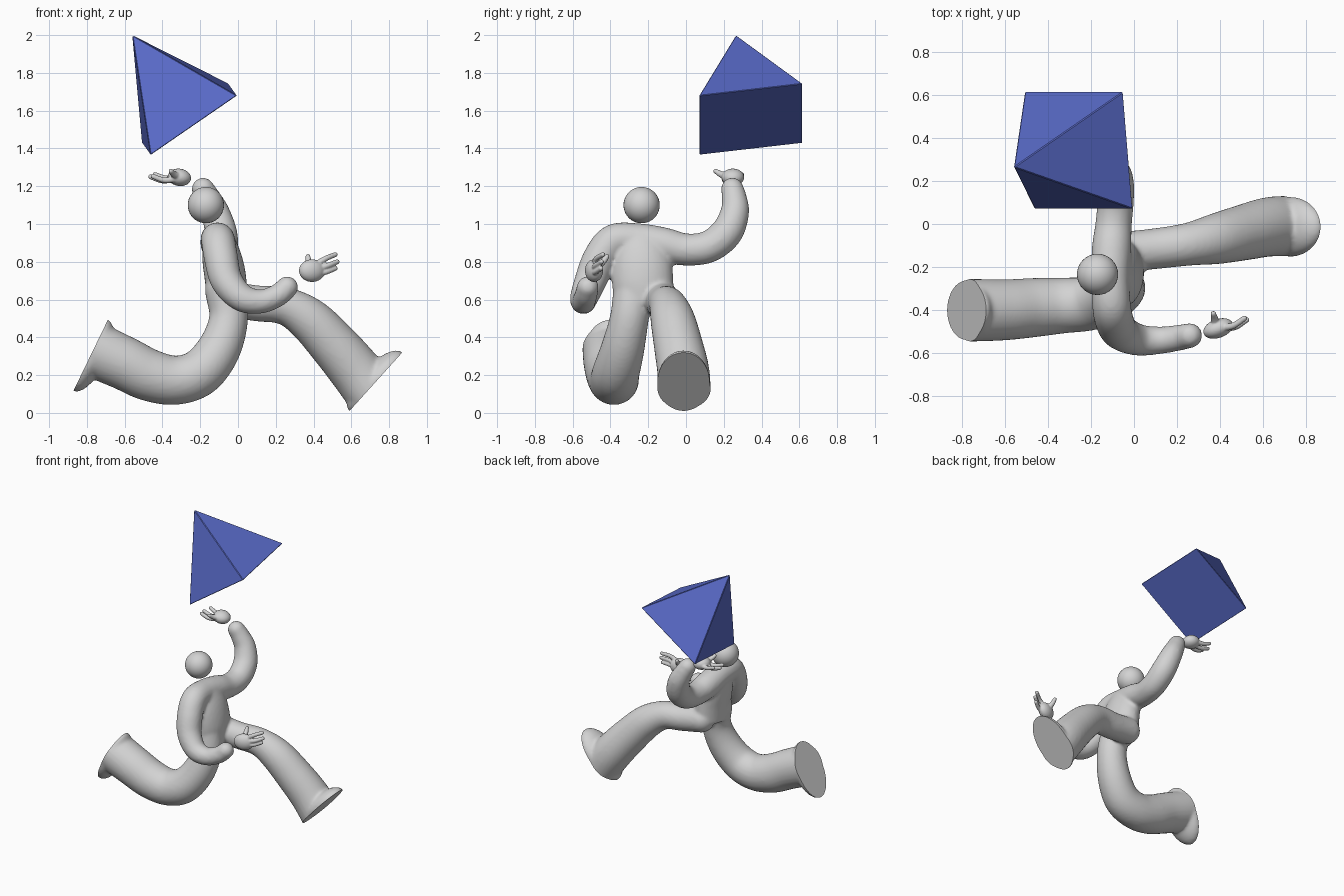
import bpy, bmesh, math
from mathutils import Vector, Matrix

if "Cube" in bpy.data.objects:
    bpy.data.objects.remove(bpy.data.objects["Cube"])


def material(name, rgb):
    m = bpy.data.materials.new(name)
    m.diffuse_color = (*rgb, 1)
    m.use_nodes = True
    m.node_tree.nodes["Principled BSDF"].inputs["Base Color"].default_value = m.diffuse_color
    return m


GREY = material("light grey", (0.65, 0.65, 0.65))
BLUE = material("blue", (0.10, 0.145, 0.58))


def make_object(name, bm, mat, smooth=True):
    bmesh.ops.recalc_face_normals(bm, faces=bm.faces[:])
    me = bpy.data.meshes.new(name)
    bm.to_mesh(me)
    bm.free()
    me.materials.append(mat)
    ob = bpy.data.objects.new(name, me)
    bpy.context.collection.objects.link(ob)
    if smooth:
        bpy.ops.object.select_all(action='DESELECT')
        ob.select_set(True)
        bpy.context.view_layer.objects.active = ob
        bpy.ops.object.shade_smooth_by_angle(angle=math.radians(45))
    return ob


def ball(bm, center, size, rot=Matrix()):
    m = Matrix.Translation(center) @ rot.to_4x4() @ Matrix.Diagonal((*size, 1))
    bmesh.ops.create_uvsphere(bm, u_segments=32, v_segments=20, radius=1, matrix=m)


def spline(pts, steps=8):
    """Catmull-Rom through (x, y, z, radius) points."""
    p = [Vector(q) for q in pts]
    p = [2 * p[0] - p[1]] + p + [2 * p[-1] - p[-2]]
    out = []
    for a, b, c, d in zip(p, p[1:], p[2:], p[3:]):
        for i in range(steps):
            t = i / steps
            out.append(0.5 * (2 * b + (c - a) * t + (2 * a - 5 * b + 4 * c - d) * t * t
                              + (3 * b - a - 3 * c + d) * t ** 3))
    return out + [p[-2]]


def tube(bm, pts, stretch=1.0, round_ends=True, n=28):
    """Swept tube with varying radius; stretch widens it sideways."""
    path = spline(pts)
    rings, side = [], None
    for i, q in enumerate(path):
        t = (path[min(i + 1, len(path) - 1)] - path[max(i - 1, 0)]).to_3d().normalized()
        if side is None:
            side = Vector((1, 0, 0)) if abs(t.y) > 0.8 else Vector((0, 1, 0))
        side = (side - t * side.dot(t)).normalized()
        up = t.cross(side)
        rings.append([bm.verts.new(q.to_3d() + q.w * (
            side * stretch * math.cos(math.tau * k / n) + up * math.sin(math.tau * k / n)))
            for k in range(n)])
    for a, b in zip(rings, rings[1:]):
        for k in range(n):
            bm.faces.new((a[k], a[(k + 1) % n], b[(k + 1) % n], b[k]))
    bm.faces.new(rings[0][::-1])
    bm.faces.new(rings[-1])
    if round_ends:
        for q in (path[0], path[-1]):
            ball(bm, q.to_3d(), (q.w,) * 3)


def fuse(bm, voxel, smooth):
    """Merge overlapping volumes into one soft skin, returned as a bmesh."""
    ob = make_object("fuse_helper", bm, GREY, False)
    r = ob.modifiers.new("remesh", 'REMESH')
    r.mode, r.voxel_size = 'VOXEL', voxel
    s = ob.modifiers.new("smooth", 'SMOOTH')
    s.factor, s.iterations = 0.5, smooth
    dg = bpy.context.evaluated_depsgraph_get()
    out = bmesh.new()
    out.from_mesh(ob.evaluated_get(dg).to_mesh())
    bpy.data.objects.remove(ob)
    return out


# Body: torso, both arms through the shoulders, two running legs
bm = bmesh.new()
tube(bm, [(-0.06, -0.22, 0.58, 0.105), (-0.065, -0.23, 0.70, 0.11),
          (-0.085, -0.235, 0.82, 0.105), (-0.11, -0.25, 0.94, 0.08)], stretch=1.48, round_ends=False)
tube(bm, [(0.26, -0.52, 0.665, 0.058), (0.21, -0.53, 0.622, 0.06), (0.12, -0.542, 0.59, 0.064),
          (0.02, -0.54, 0.61, 0.074), (-0.06, -0.505, 0.70, 0.085), (-0.09, -0.455, 0.82, 0.09),
          (-0.105, -0.38, 0.91, 0.09), (-0.11, -0.25, 0.915, 0.088), (-0.105, -0.12, 0.89, 0.092),
          (-0.095, 0.0, 0.865, 0.085), (-0.085, 0.12, 0.88, 0.085), (-0.09, 0.215, 0.955, 0.085),
          (-0.12, 0.258, 1.06, 0.076), (-0.16, 0.255, 1.14, 0.066), (-0.185, 0.245, 1.185, 0.06)])
tube(bm, [(-0.04, -0.13, 0.60, 0.095), (0.10, -0.115, 0.58, 0.095), (0.25, -0.095, 0.565, 0.1),
          (0.38, -0.07, 0.49, 0.118), (0.51, -0.04, 0.355, 0.13), (0.62, -0.015, 0.225, 0.138),
          (0.70, -0.01, 0.12, 0.141), (0.80, -0.01, -0.01, 0.141)])
tube(bm, [(-0.07, -0.28, 0.65, 0.105), (-0.05, -0.30, 0.50, 0.103), (-0.10, -0.335, 0.34, 0.115),
          (-0.20, -0.37, 0.215, 0.125), (-0.33, -0.38, 0.173, 0.13), (-0.47, -0.39, 0.20, 0.138),
          (-0.60, -0.40, 0.262, 0.142), (-0.74, -0.402, 0.325, 0.146), (-0.87, -0.402, 0.385, 0.146)])

# Feet: flared ends, cut flat at the soles (centre, toe direction, outward normal)
soles = [(Vector((0.73, -0.013, 0.165)), Vector((0.67, 0, 0.742)), Vector((0.742, 0, -0.67))),
         (Vector((-0.78, -0.402, 0.305)), Vector((-0.437, 0, -0.9)), Vector((-0.9, 0, 0.437)))]
for c, toe, nor in soles:
    rot = Matrix((toe, nor.cross(toe), nor)).transposed()
    ball(bm, c, (0.211, 0.14, 0.085), rot)
bm = fuse(bm, 0.0115, 6)
for c, toe, nor in soles:
    cut = bmesh.ops.bisect_plane(bm, geom=bm.verts[:] + bm.edges[:] + bm.faces[:], dist=1e-5,
                                 plane_co=c, plane_no=nor, clear_outer=True)
    rim = [e for e in cut["geom_cut"] if isinstance(e, bmesh.types.BMEdge)]
    bmesh.ops.contextual_create(bm, geom=rim)
make_object("body", bm, GREY)

# Head
bm = bmesh.new()
ball(bm, (-0.17, -0.235, 1.10), (0.096,) * 3)
make_object("head", bm, GREY)


def hand(name, palm, size, rot, fingers):
    bm = bmesh.new()
    ball(bm, palm, size, rot)
    for f in fingers:
        tube(bm, f)
    make_object(name, fuse(bm, 0.005, 3), GREY)


# Raised hand, palm up, fingers towards -x
hand("raised_hand", (-0.31, 0.248, 1.247), (0.062, 0.06, 0.046), Matrix.Rotation(0.15, 3, 'Y'),
     [[(-0.32, 0.215, 1.24, 0.018), (-0.39, 0.205, 1.232, 0.015), (-0.45, 0.20, 1.252, 0.013)],
      [(-0.32, 0.25, 1.24, 0.018), (-0.40, 0.25, 1.23, 0.015), (-0.463, 0.25, 1.25, 0.013)],
      [(-0.32, 0.28, 1.245, 0.018), (-0.385, 0.288, 1.243, 0.015), (-0.44, 0.295, 1.262, 0.013)],
      [(-0.31, 0.22, 1.25, 0.022), (-0.34, 0.185, 1.263, 0.017), (-0.355, 0.157, 1.28, 0.013)]])

# Front hand, fingers towards +x
hand("front_hand", (0.392, -0.487, 0.753), (0.072, 0.044, 0.06), Matrix.Rotation(0.35, 3, 'Z'),
     [[(0.40, -0.485, 0.775, 0.018), (0.46, -0.475, 0.815, 0.015), (0.515, -0.44, 0.838, 0.013)],
      [(0.40, -0.485, 0.76, 0.018), (0.47, -0.48, 0.778, 0.015), (0.525, -0.447, 0.80, 0.013)],
      [(0.40, -0.485, 0.74, 0.018), (0.46, -0.48, 0.745, 0.015), (0.515, -0.45, 0.765, 0.013)],
      [(0.385, -0.475, 0.77, 0.022), (0.375, -0.44, 0.80, 0.017), (0.37, -0.418, 0.828, 0.013)]])

# Floating square pyramid
bm = bmesh.new()
apex, b, c, e, d = [bm.verts.new(v) for v in (
    (-0.56, 0.265, 2.0), (-0.005, 0.07, 1.68), (-0.05, 0.617, 1.743),
    (-0.508, 0.617, 1.428), (-0.463, 0.07, 1.365))]
bm.faces.new((b, c, e, d))
for p, q in ((b, c), (c, e), (e, d), (d, b)):
    bm.faces.new((q, p, apex))
bmesh.ops.recalc_face_normals(bm, faces=bm.faces[:])
bmesh.ops.bevel(bm, geom=bm.edges[:], offset=0.004, segments=1, affect='EDGES')
make_object("pyramid", bm, BLUE, False)
